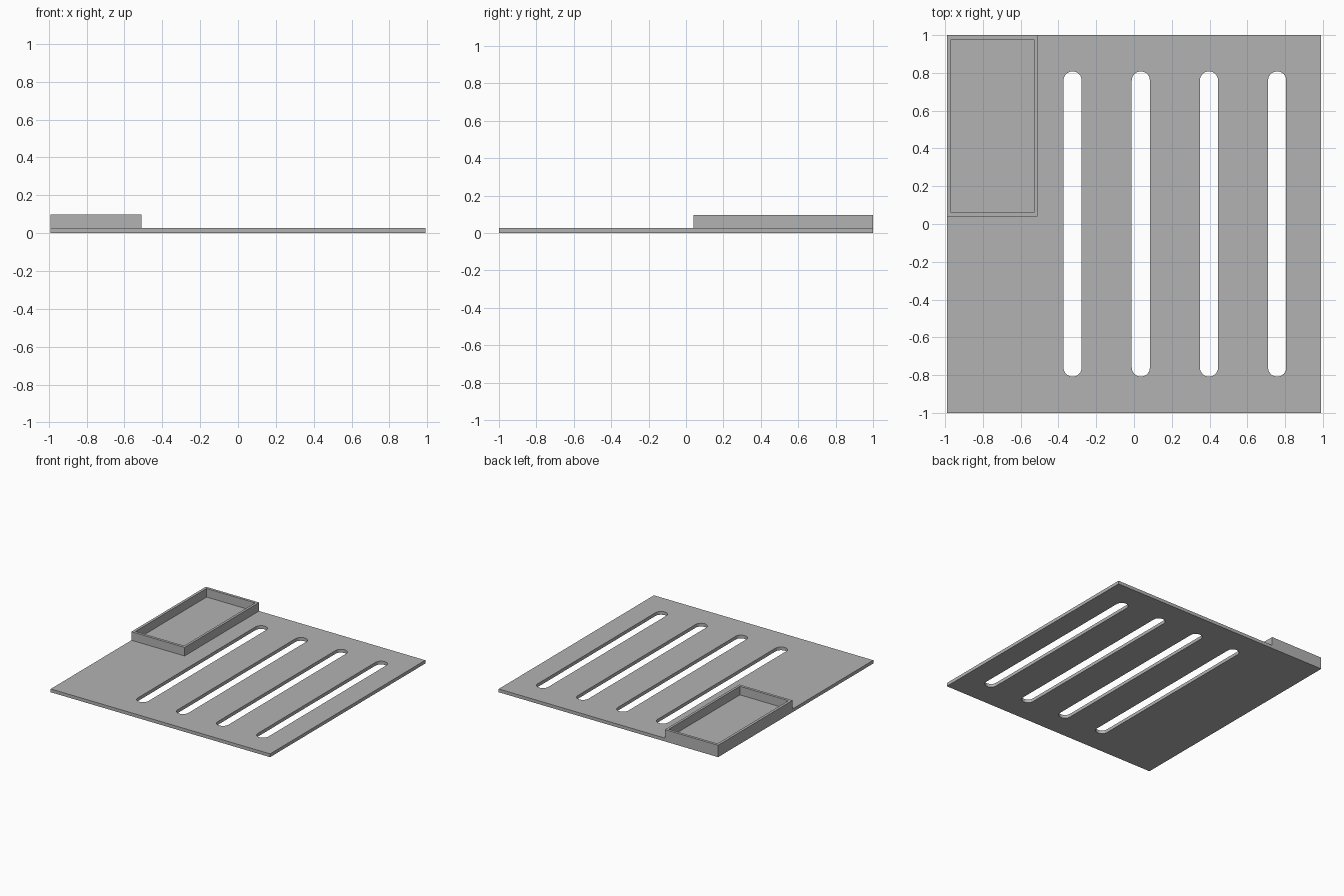
import bpy
import bmesh
from math import pi, cos, sin

if "Cube" in bpy.data.objects:
    bpy.data.objects.remove(bpy.data.objects["Cube"])

grey = bpy.data.materials.new("plain_grey")
grey.use_nodes = True
GREY = (0.45, 0.45, 0.45, 1)
grey.diffuse_color = GREY
grey.node_tree.nodes["Principled BSDF"].inputs["Base Color"].default_value = GREY


def rectangle(x0, x1, y0, y1):
    return [(x0, y0), (x1, y0), (x1, y1), (x0, y1)]


def slot(x, radius, half_length, steps=16):
    """Long rounded outline running along y."""
    reach = half_length - radius
    points = []
    for side in (1, -1):
        for i in range(steps + 1):
            a = pi * i / steps
            points.append((x + side * radius * cos(a),
                           side * (reach + radius * sin(a))))
    return points


def slab(name, outlines, z0, z1):
    """Extrude the first outline, with the others as holes through it."""
    curve = bpy.data.curves.new(name + "_outline", "CURVE")
    curve.dimensions = "2D"
    curve.fill_mode = "BOTH"
    curve.extrude = (z1 - z0) / 2
    for outline in outlines:
        spline = curve.splines.new("POLY")
        spline.points.add(len(outline) - 1)
        for point, (x, y) in zip(spline.points, outline):
            point.co = (x, y, 0, 1)
        spline.use_cyclic_u = True
    helper = bpy.data.objects.new(name + "_outline", curve)
    bpy.context.collection.objects.link(helper)
    bpy.context.view_layer.update()
    evaluated = helper.evaluated_get(bpy.context.evaluated_depsgraph_get())
    mesh = bpy.data.meshes.new_from_object(evaluated)
    bpy.data.objects.remove(helper)

    # Weld caps to sides and lift into place
    bm = bmesh.new()
    bm.from_mesh(mesh)
    bmesh.ops.remove_doubles(bm, verts=bm.verts, dist=0.0001)
    bmesh.ops.recalc_face_normals(bm, faces=bm.faces)
    bmesh.ops.translate(bm, verts=bm.verts, vec=(0, 0, (z0 + z1) / 2))
    bm.to_mesh(mesh)
    bm.free()
    mesh.name = name
    mesh.materials.clear()
    mesh.materials.append(grey)
    obj = bpy.data.objects.new(name, mesh)
    bpy.context.collection.objects.link(obj)
    bpy.ops.object.select_all(action="DESELECT")
    obj.select_set(True)
    bpy.context.view_layer.objects.active = obj
    bpy.ops.object.shade_smooth_by_angle(angle=pi / 6)
    return obj


THICK = 0.027

# Base plate with four long slots
slots = [slot(-0.325 + 0.361 * i, 0.048, 0.808) for i in range(4)]
slab("base_plate", [rectangle(-0.99, 0.99, -1, 1)] + slots, 0, THICK)

# Open tray wall standing on the back right corner
slab("tray_wall", [rectangle(-0.99, -0.51, 0.04, 1),
                   rectangle(-0.968, -0.53, 0.062, 0.978)], THICK, 0.097)
